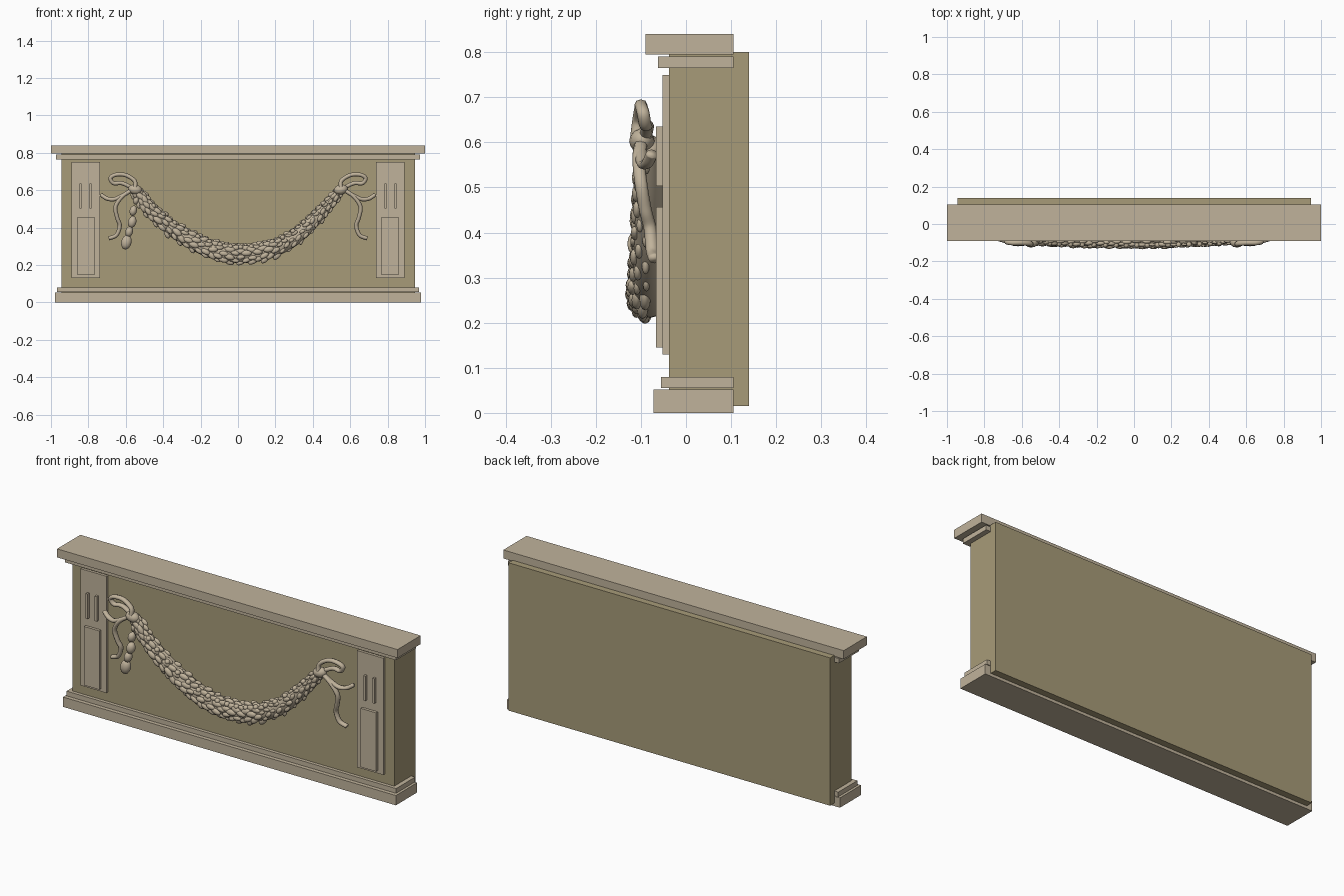
import bpy, bmesh, math, random
from mathutils import Vector, Matrix

random.seed(4)
if "Cube" in bpy.data.objects:
    bpy.data.objects.remove(bpy.data.objects["Cube"], do_unlink=True)


def material(name, colour):
    m = bpy.data.materials.new(name)
    m.use_nodes = True
    m.diffuse_color = colour
    m.node_tree.nodes["Principled BSDF"].inputs["Base Color"].default_value = colour
    return m


WALL = material("olive tan", (0.39, 0.33, 0.19, 1))
TRIM = material("pale stone", (0.53, 0.45, 0.33, 1))


def finish(name, bm, mat, smooth=False):
    me = bpy.data.meshes.new(name)
    bm.to_mesh(me)
    bm.free()
    me.materials.append(mat)
    for p in me.polygons:
        p.use_smooth = smooth
    ob = bpy.data.objects.new(name, me)
    bpy.context.collection.objects.link(ob)
    return ob


def box(name, x, y, z, mat=TRIM):
    bm = bmesh.new()
    size = [b - a for a, b in (x, y, z)]
    mid = [(a + b) / 2 for a, b in (x, y, z)]
    bmesh.ops.create_cube(bm, matrix=Matrix.Translation(mid) @ Matrix.Diagonal((*size, 1)))
    return finish(name, bm, mat)


def smooth_path(pts, steps=8):
    """Catmull-Rom samples through the given points."""
    p = [Vector(q) for q in pts]
    p = [2 * p[0] - p[1]] + p + [2 * p[-1] - p[-2]]
    out = []
    for a, b, c, d in zip(p, p[1:], p[2:], p[3:]):
        for i in range(steps):
            t = i / steps
            out.append(0.5 * (2 * b + (c - a) * t + (2 * a - 5 * b + 4 * c - d) * t * t
                              + (3 * b - a - 3 * c + d) * t ** 3))
    return out + [p[-2]]


def sweep(bm, path, size, sides=10):
    """Tube along a path; size(t) gives half widths in the wall plane and in depth."""
    rings = []
    for i, c in enumerate(path):
        tan = (path[min(i + 1, len(path) - 1)] - path[max(i - 1, 0)]).normalized()
        depth = Vector((0, 1, 0))
        depth = (depth - tan * depth.dot(tan)).normalized()
        side = tan.cross(depth)
        a, b = size(i / (len(path) - 1))
        rings.append([bm.verts.new(c + side * a * math.cos(k * math.tau / sides)
                                   + depth * b * math.sin(k * math.tau / sides))
                      for k in range(sides)])
    for r, s in zip(rings, rings[1:]):
        for k in range(sides):
            n = (k + 1) % sides
            bm.faces.new((r[k], r[n], s[n], s[k]))
    bm.faces.new(rings[0])
    bm.faces.new(rings[-1])
    bmesh.ops.recalc_face_normals(bm, faces=bm.faces)


def bead(bm, centre, axis, radii):
    """Ellipsoid whose long direction follows axis; depth faces the wall."""
    axis = axis.normalized()
    depth = Vector((0, 1, 0))
    depth = (depth - axis * depth.dot(axis)).normalized()
    rot = Matrix((axis, depth, axis.cross(depth))).transposed().to_4x4()
    bmesh.ops.create_uvsphere(bm, u_segments=12, v_segments=8, radius=1,
                              matrix=Matrix.Translation(centre) @ rot @ Matrix.Diagonal((*radii, 1)))


# Wall, cornice and plinth
box("wall_block", (-0.945, 0.945), (-0.038, 0.14), (0.015, 0.8), WALL)
box("cornice_top", (-1, 1), (-0.09, 0.105), (0.795, 0.84))
box("cornice_moulding", (-0.972, 0.972), (-0.062, 0.105), (0.765, 0.79))
box("plinth_base", (-0.978, 0.978), (-0.072, 0.105), (0, 0.052))
box("plinth_moulding", (-0.968, 0.968), (-0.056, 0.105), (0.055, 0.08))

# Pilasters with raised panels and narrow bars
for side, s in (("left", 1), ("right", -1)):
    def span(a, b):
        return tuple(sorted((s * a, s * b)))
    box(side + "_pilaster", span(0.737, 0.89), (-0.052, -0.037), (0.13, 0.75))
    box(side + "_pilaster_panel", span(0.768, 0.858), (-0.067, -0.05), (0.145, 0.457))
    for i, x in enumerate((0.789, 0.842)):
        box(f"{side}_pilaster_bar_{i + 1}", span(x - 0.006, x + 0.006), (-0.067, -0.05), (0.503, 0.635))

# Garland core, swelling towards the middle
SWAG = [(-0.55, 0.6), (-0.46, 0.485), (-0.31, 0.365), (-0.15, 0.285), (0, 0.258),
        (0.15, 0.275), (0.3, 0.345), (0.44, 0.475), (0.55, 0.6)]
path = smooth_path([(x, -0.08, z) for x, z in SWAG], 10)


def girth(t):
    return 0.024 + 0.023 * math.sin(math.pi * t) ** 0.8


bm = bmesh.new()
sweep(bm, path, lambda t: (girth(t), girth(t) * 0.9), 14)
finish("garland_core", bm, TRIM, True)

# Overlapping leaves and small fruit over the core
leaves, fruit = bmesh.new(), bmesh.new()
ROWS = 40
for i in range(ROWS):
    t = (i + 0.5) / ROWS
    k = t * (len(path) - 1)
    n = int(k)
    c = path[n].lerp(path[n + 1], k - n)
    tan = path[n + 1] - path[n]
    tan.normalize()
    up = tan.cross(Vector((0, 1, 0)))
    if up.z < 0:
        up = -up
    g = girth(t)
    full = 1.0 if t < 0.68 else 0.72
    for j in range(4):
        a = math.radians(-72 + 48 * j + (24 if i % 2 else 0) + random.uniform(-8, 8))
        pos = c + up * g * 0.95 * math.sin(a) + Vector((0, -g * 0.92 * math.cos(a), 0))
        lean = tan + up * math.sin(a) * 0.45 * (1 if t < 0.5 else -1) + up * random.uniform(-0.3, 0.3)
        r = random.uniform(0.85, 1.15) * full
        bead(leaves, pos, lean, (0.026 * r, 0.011 * r, 0.014 * r))
    if i % 2 == 0 and 0.1 < t < 0.93:
        bead(fruit, c + up * g * 0.8 + Vector((0, -g * 0.7, 0)), tan, (0.014, 0.014, 0.013))
finish("garland_leaves", leaves, TRIM, True)
finish("garland_fruit", fruit, TRIM, True)

# Hanging drop of buds beside the right end
bm = bmesh.new()
for x, z, r in ((-0.545, 0.545, 0.022), (-0.56, 0.49, 0.027), (-0.566, 0.43, 0.031),
                (-0.582, 0.378, 0.028), (-0.597, 0.322, 0.038)):
    bead(bm, Vector((x, -0.09, z)), Vector((-0.25, 0, -1)), (r * 1.05, 0.022, r * 0.72))
finish("bud_drop", bm, TRIM, True)

# Knots and ribbon bows at both ends
RIBBONS = {
    "bow_loop": [(0.55, -0.11, 0.61), (0.553, -0.105, 0.65), (0.6, -0.1, 0.68), (0.65, -0.1, 0.683),
                 (0.682, -0.095, 0.665), (0.665, -0.09, 0.637), (0.62, -0.085, 0.637), (0.56, -0.09, 0.61)],
    "ribbon_short": [(0.56, -0.1, 0.605), (0.61, -0.1, 0.575), (0.66, -0.095, 0.552),
                     (0.7, -0.085, 0.555), (0.732, -0.075, 0.575)],
    "ribbon_long": [(0.57, -0.1, 0.6), (0.62, -0.105, 0.565), (0.655, -0.1, 0.51), (0.645, -0.09, 0.45),
                    (0.632, -0.08, 0.41), (0.65, -0.075, 0.36), (0.69, -0.07, 0.342)],
}
for side, s in (("left", 1), ("right", -1)):
    for part, pts in RIBBONS.items():
        bm = bmesh.new()
        sweep(bm, smooth_path([(s * x, y, z) for x, y, z in pts]), lambda t: (0.011, 0.014), 8)
        finish(f"{side}_{part}", bm, TRIM, True)
    bm = bmesh.new()
    bead(bm, Vector((s * 0.55, -0.098, 0.603)), Vector((1, 0, 0.2 * s)), (0.038, 0.028, 0.027))
    finish(f"{side}_knot", bm, TRIM, True)
